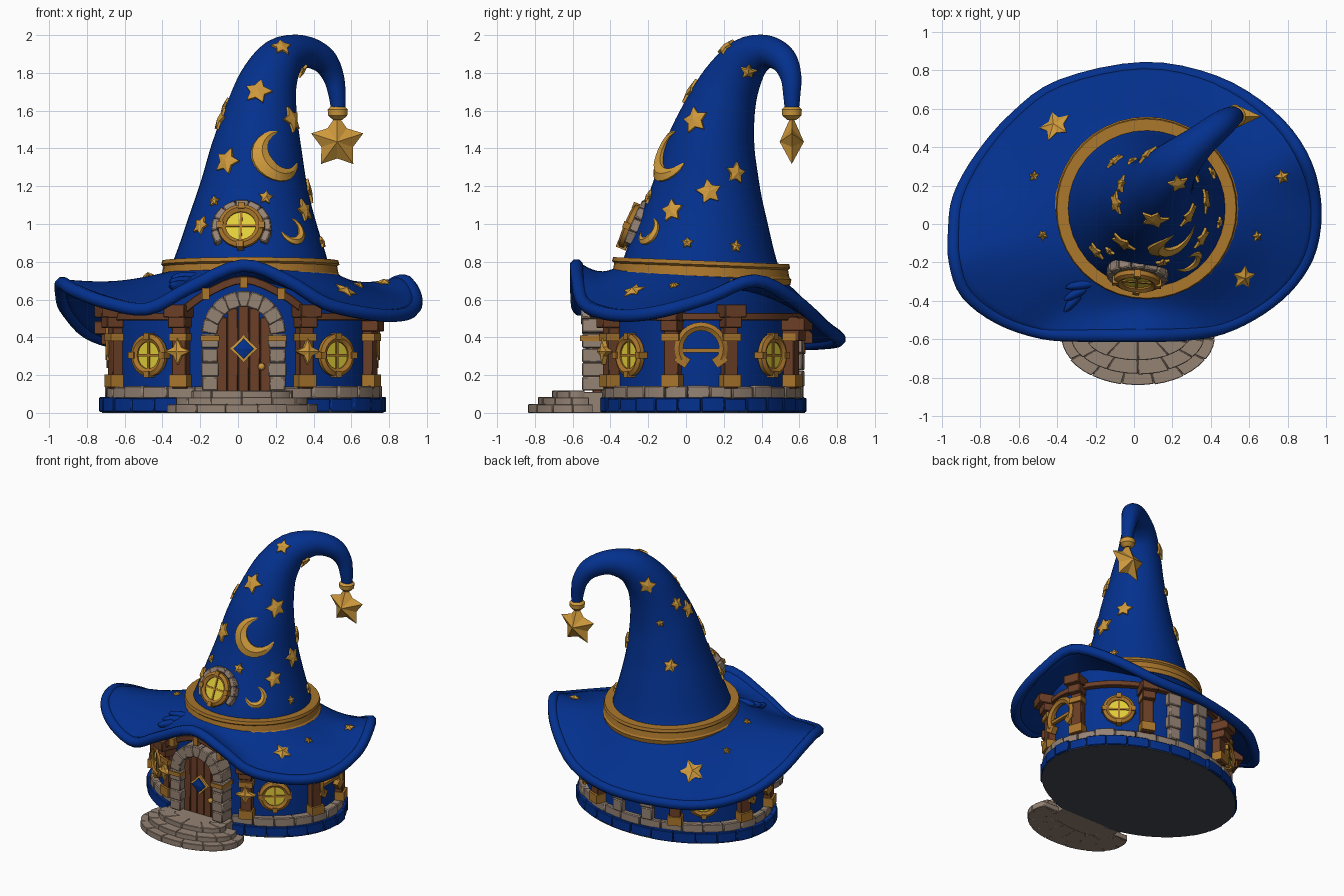
import bpy, bmesh, math, random
from mathutils import Vector, Matrix
from mathutils.bvhtree import BVHTree

if "Cube" in bpy.data.objects:
    bpy.data.objects.remove(bpy.data.objects["Cube"])
random.seed(4)
V, rad, pi = Vector, math.radians, math.pi
UP = V((0, 0, 1))

def mat(name, *c):
    m = bpy.data.materials.new(name)
    m.diffuse_color = (*c, 1)
    m.use_nodes = True
    m.node_tree.nodes["Principled BSDF"].inputs["Base Color"].default_value = m.diffuse_color
    return m

BLUE = mat("royal blue", 0.001, 0.03, 0.27)
GOLD = mat("gold", 0.62, 0.32, 0.045)
BRONZE = mat("dark gold", 0.4, 0.18, 0.025)
WOOD = mat("brown wood", 0.15, 0.05, 0.02)
STONE = mat("grey stone", 0.3, 0.225, 0.175)
GLASS = mat("yellow glass", 0.75, 0.62, 0.04)
DARK = mat("dark floor", 0.06, 0.065, 0.08)

def make(name, bm, material, smooth=None, bevel=0):
    bmesh.ops.recalc_face_normals(bm, faces=bm.faces)
    me = bpy.data.meshes.new(name)
    bm.to_mesh(me)
    bm.free()
    me.materials.append(material)
    ob = bpy.data.objects.new(name, me)
    bpy.context.collection.objects.link(ob)
    if bevel:
        b = ob.modifiers.new("bevel", 'BEVEL')
        b.width, b.segments = bevel, 1
    if smooth:
        bpy.ops.object.select_all(action='DESELECT')
        ob.select_set(True)
        bpy.context.view_layer.objects.active = ob
        bpy.ops.object.shade_smooth_by_angle(angle=rad(smooth))
    return ob

def spline(pts, per, closed):
    """Smooth interpolation through points of any dimension."""
    n, out = len(pts), []
    at = lambda i: V(pts[i % n] if closed else pts[max(0, min(n - 1, i))])
    for i in range(n if closed else n - 1):
        a, b, c, d = at(i - 1), at(i), at(i + 1), at(i + 2)
        for k in range(per):
            t = k / per
            out.append(0.5 * (2 * b + (c - a) * t + (2*a - 5*b + 4*c - d) * t**2 + (3*b - a - 3*c + d) * t**3))
    return out if closed else out + [at(n - 1)]

def skin(bm, rings, closed=False, caps=True):
    rows = [[bm.verts.new(p) for p in r] for r in rings]
    n = len(rows[0])
    for i in range(len(rows) if closed else len(rows) - 1):
        a, b = rows[i], rows[(i + 1) % len(rows)]
        for j in range(n):
            bm.faces.new((a[j], a[(j + 1) % n], b[(j + 1) % n], b[j]))
    if caps and not closed:
        bm.faces.new(rows[0])
        bm.faces.new(rows[-1])

def sweep(bm, pts, r, ref, n=8, closed=False):
    pts, N, rings = [V(p) for p in pts], len(pts), []
    for i, p in enumerate(pts):
        a = pts[i - 1] if closed or i else p
        b = pts[(i + 1) % N] if closed or i < N - 1 else p
        s = (b - a).cross(ref).normalized()
        u = s.cross(b - a).normalized()
        q = r[i] if isinstance(r, list) else r
        rings.append([p + q * (s * math.cos(t) + u * math.sin(t)) for t in [2*pi*(k + .5)/n for k in range(n)]])
    skin(bm, rings, closed)

def frame(p, n):
    """Local x = sideways, y = upward, z = outward."""
    z = V(n).normalized()
    x = UP.cross(z)
    x = x.normalized() if x.length > 0.01 else V((1, 0, 0))
    y = z.cross(x)
    return Matrix.Translation(p) @ Matrix((x, y, z)).transposed().to_4x4()

def box(bm, M, c, s, roll=0):
    bmesh.ops.create_cube(bm, size=1, matrix=M @ Matrix.Translation(c) @ Matrix.Rotation(roll, 4, 'Z') @ Matrix.Diagonal((*s, 1)))

def disc(bm, M, z, r, depth, n=24):
    bmesh.ops.create_cone(bm, cap_ends=True, segments=n, radius1=r, radius2=r, depth=depth, matrix=M @ Matrix.Translation((0, 0, z)))

def press(bm, pts, M, bvh):
    """Lay local points on a surface, keeping their height above it."""
    n, out = M.to_3x3() @ UP, []
    for p in pts:
        hit = bvh.ray_cast(M @ V((p[0], p[1], .15)), -n, .3)[0] if bvh else None
        out.append(bm.verts.new(hit + n * p[2] if hit else M @ V(p)))
    return out

def star(bm, M, R, r, h, n=5, bvh=None, back=False, roll=0):
    pol = [((R, r)[k % 2], pi/2 + roll + pi*k/n) for k in range(2*n)]
    ring = lambda z: [(q*math.cos(a), q*math.sin(a), z) for q, a in pol]
    top = press(bm, ring(0 if back else h*.6) + [(0, 0, h)], M, bvh)
    low = top[:-1] + press(bm, [(0, 0, -h)], M, None) if back else press(bm, ring(-.015), M, bvh)
    for k in range(2*n):
        j = (k + 1) % (2*n)
        bm.faces.new((top[k], top[j], top[-1]))
        bm.faces.new((low[j], low[k], low[-1]) if back else (top[j], top[k], low[k], low[j]))

def moon(bm, M, R, w, h, opening, bvh):
    rows = []
    for k in range(17):
        a, f = rad(opening + 48 + 264*k/16), math.sin(pi*(k + .3)/16.6)**.8
        rows.append([v.co.copy() for v in press(tmp, [(q*math.cos(a), q*math.sin(a), z) for q, z in
                    ((R, -.015), (R, h*f*.5), (R - w*f/2, h*f), (R - w*f, h*f*.5), (R - w*f, -.015))], M, bvh)])
    skin(bm, rows)
tmp = bmesh.new()

# hat cone sweeping over into a hooked tip: x, y, z, radius
path = spline([(.065, .08, .70, .44), (.07, .08, .8, .41), (.075, .095, 1, .345), (.085, .11, 1.2, .285),
               (.1, .13, 1.4, .24), (.125, .18, 1.6, .19), (.16, .24, 1.75, .155), (.23, .325, 1.87, .122),
               (.345, .43, 1.912, .087), (.45, .515, 1.87, .072), (.505, .555, 1.78, .056), (.525, .56, 1.68, .045), (.53, .56, 1.61, .038)], 4, False)
bm = bmesh.new()
sweep(bm, [p[:3] for p in path], [p[3] for p in path], V((1, -1, 0)), 36)
bmesh.ops.recalc_face_normals(bm, faces=bm.faces)
cone = BVHTree.FromBMesh(bm)
make("hat_cone", bm, BLUE, 40)

# wavy brim: edge points, lofted from the cone foot
edge = spline([(.92, -.12, .54), (.94, .12, .61), (.87, .36, .70), (.70, .57, .60), (.42, .74, .45), (.05, .81, .39),
               (-.38, .72, .37), (-.62, .55, .37), (-.80, .34, .43), (-.91, .14, .55), (-.935, -.04, .64), (-.93, -.2, .685),
               (-.87, -.36, .65), (-.70, -.49, .585), (-.48, -.565, .55), (-.26, -.58, .66), (.02, -.58, .78), (.26, -.575, .70),
               (.46, -.54, .58), (.66, -.44, .53), (.82, -.30, .515)], 4, True)
C = V((.065, .08, .72))
bm = bmesh.new()
rings = []
for k in range(11):
    s, ring = k/10, []
    for e in edge:
        d = V((e.x - C.x, e.y - C.y, 0)).normalized()
        p = (C + d*.42).lerp(e, s)
        p.z = C.z - .04*d.y*(1 - s) + (e.z - C.z)*s**1.4 - .035*math.sin(pi*s)
        ring.append(p)
    rings.append(ring)
skin(bm, rings, caps=False)
bmesh.ops.recalc_face_normals(bm, faces=bm.faces)
brim = BVHTree.FromBMesh(bm)
ob = make("hat_brim", bm, BLUE, 50)
sol = ob.modifiers.new("thick", 'SOLIDIFY')
sol.thickness, sol.offset = .045, 0
bm = bmesh.new()
sweep(bm, edge, .036, UP, 8, True)
make("brim_lip", bm, BLUE, 50)
brim_z = lambda x, y: (brim.ray_cast(V((x, y, 3)), -UP)[0] or V((0, 0, .6))).z
bm = bmesh.new()
for a in (-1, 0, 1):  # little gathered fold on the brim
    x, y = -.28 - .02*a, -.35 - .035*a
    bmesh.ops.create_uvsphere(bm, u_segments=10, v_segments=6, radius=1, matrix=Matrix.Translation((x, y, brim_z(x, y) + .015))
                              @ Matrix.Rotation(.5 + .35*a, 4, 'Z') @ Matrix.Diagonal((.1, .025, .03, 1)))
make("brim_fold", bm, BLUE, 60)

# hat band
bm = bmesh.new()
prof = [(.41, .69), (.472, .695), (.478, .725), (.468, .735), (.46, .775), (.472, .785), (.466, .806), (.40, .806)]
rings = []
for k in range(40):
    a = 2*pi*k/40
    rings.append([(C.x + r*math.cos(a), C.y + r*math.sin(a), z - .04*r*math.sin(a)) for r, z in prof])
skin(bm, rings, closed=True)
make("hat_band", bm, BRONZE, 30)

# stars and moons on the cone: azimuth, height, size
def on_cone(az, z):
    c = min(path[:36], key=lambda p: abs(p[2] - z))
    d = V((math.cos(rad(az)), math.sin(rad(az)), 0))
    p, n = cone.ray_cast(V((c[0], c[1], z)) + d*2, -d)[:2]
    return frame(p, n if n.dot(d) > 0 else -n)

bm = bmesh.new()
for az, z, s in [(-102, 1.70, .075), (-125, 1.33, .075), (-165, 1.55, .065), (-78, 1.14, .04), (-139, .99, .055), (-118, 1.935, .055),
                 (-35, 1.55, .075), (-32, 1.07, .065), (3, 1.17, .07), (34, 1.27, .06), (-12, .9, .032), (28, .88, .035), (20, 1.81, .045),
                 (130, 1.2, .055), (134, 1.78, .065), (172, 1.62, .05), (125, 1.5, .03), (-130, 1.12, .03)]:
    star(bm, on_cone(az, z), s, s*.54, .022, bvh=cone, roll=random.uniform(-.3, .3))
for x, y, s in [(-.40, .50, .09), (-.51, .24, .03), (-.47, -.06, .03), (.77, .25, .04), (.63, -.06, .03), (.56, -.27, .065)]:
    p, n = brim.ray_cast(V((x, y, 3)), -UP)[:2]
    star(bm, frame(p, n if n.z > 0 else -n), s, s*.54, .045, bvh=brim, roll=random.uniform(-.4, .4))
make("hat_stars", bm, GOLD)
bm = bmesh.new()
moon(bm, on_cone(-63, 1.36), .14, .095, .035, 35, cone)
moon(bm, on_cone(-53, .96), .075, .045, .025, 130, cone)
make("hat_moons", bm, GOLD, 35)

# hanging star
bm = bmesh.new()
star(bm, frame((.525, .56, 1.435), (0, -1, 0)), .145, .088, .064, back=True)
make("hanging_star", bm, GOLD)
bm = bmesh.new()
sweep(bm, [(.528, .56, z) for z in (1.55, 1.575, 1.605, 1.625)], [.025, .052, .055, .035], V((1, 0, 0)), 12)
make("hanging_star_cap", bm, GOLD, 40)

# house plan: ellipse point and outward direction
def plan(t, a, b):
    c, s = math.cos(rad(t)), math.sin(rad(t))
    return V((.025 + a*c, .08 + b*s, 0)), V((c/a, s/b, 0)).normalized()

# wall, topped by the brim
bm = bmesh.new()
cols = [plan(k*6, .68, .51)[0] for k in range(60)]
skin(bm, [[(p.x, p.y, .01) for p in cols], [(p.x, p.y, brim_z(p.x, p.y) - .01) for p in cols]])
make("wall", bm, BLUE, 30)
bm = bmesh.new()
skin(bm, [[plan(k*6, .745, .55)[0] + V((0, 0, z)) for k in range(60)] for z in (0, .02)])
make("floor", bm, DARK)

# stone courses and steps from curved blocks
def course(bm, c, n, a0, a1, outer, inner, z0, z1, jitter=.008):
    for k in range(n):
        g = (a1 - a0)/n
        lo, hi = rad(a0 + g*k + g*.012), rad(a0 + g*(k + 1) - g*.012)
        j = random.uniform(-jitter, jitter)
        arc = [lo + (hi - lo)*i/3 for i in range(4)]
        ring = [(c[0] + (outer[0] + j)*math.cos(t), c[1] + (outer[1] + j)*math.sin(t)) for t in arc]
        ring += [(c[0] + inner[0]*math.cos(t), c[1] + inner[1]*math.sin(t)) for t in reversed(arc)]
        skin(bm, [[(x, y, z) for x, y in ring] for z in (z0, z1 + j*.5)])

bm = bmesh.new()
course(bm, (.025, .08), 28, 0, 360, (.754, .558), (.64, .47), .004, .08)
make("blue_footing", bm, BLUE, 30, .005)
bm = bmesh.new()
course(bm, (.025, .08), 28, 5, 365, (.73, .54), (.64, .47), .075, .14)
make("stone_course", bm, STONE, 30, .006)
bm = bmesh.new()
for n, a, b, z1 in ((9, .40, .258, .045), (8, .35, .20, .082), (6, .27, .13, .118)):
    course(bm, (.02, -.58), n, 160, 380, (a, b), (a - .12, b - .1), 0, z1, .003)
    skin(bm, [[(.02 + a*.98*math.cos(rad(t)), -.58 + b*.97*math.sin(rad(t)), z) for t in range(160, 381, 10)] for z in (.001, z1 - .004)])
box(bm, Matrix(), (.02, -.5, .055), (.5, .12, .11))
make("front_steps", bm, STONE, 30, .003)

# posts with gold feet and collars, brackets under the brim
wood, gold, brz, glass, stone = (bmesh.new() for _ in range(5))
for t in (16, 62, 118, 164, 196, 242, 298, 344):
    p, n = plan(t, .69, .53)
    M = frame(p, n)
    q = p + n*.08
    top = min(.58, brim_z(q.x, q.y) - .03)
    box(wood, M, (0, .32, 0), (.08, .38, .08))
    box(wood, M, (0, top - .04, .035), (.12, .07, .15))
    box(wood, M, (0, top - .1, .02), (.095, .06, .11))
    box(brz, M, (0, .17, .005), (.1, .065, .1))
    box(brz, M, (0, .40, .005), (.098, .04, .1))
    if t in (242, 298):
        star(gold, frame(p + n*.045 + V((0, 0, .325)), n), .07, .032, .03, 4)
# beams between posts, arched over the door
for a, b in ((-62, 62), (62, 118), (118, 242)):
    pts = []
    for k in range(15):
        p, n = plan(a + (b - a)*k/14, .7, .53)
        pts.append(p + V((0, 0, min(.51, brim_z(p.x, p.y) - .06))))
    sweep(wood, pts, .028, UP, 4)
sweep(wood, spline([(-.32, -.44, .52), (-.17, -.5, .63), (.03, -.53, .705), (.23, -.5, .63), (.38, -.44, .52)], 4, False), .03, V((0, 1, 0)), 4)
for x, z in ((-.17, .63), (.03, .69), (.23, .63)):
    box(brz, frame((x, -.53, z), (0, -1, 0)), (0, 0, 0), (.04, .06, .06))

# round windows
def window(M, R):
    sweep(brz, [M @ V((R*math.cos(k*pi/12), R*math.sin(k*pi/12), .012)) for k in range(24)], .024, M.to_3x3() @ UP, 6, True)
    disc(glass, M, 0, R, .03)
    for s in ((R*2, .013, .02), (.013, R*2, .02)):
        box(brz, M, (0, 0, .012), s)
    for k in range(4):
        a = k*pi/2
        box(brz, M, (R*1.1*math.cos(a), R*1.1*math.sin(a), .012), (.035, .035, .055), a)

for t in (45, 135, 225, 315):
    p, n = plan(t, .69, .52)
    window(frame(p + V((0, 0, .305)), n), .092)
# dormer window with stone surround on the cone
M = on_cone(-99, .975)
M = M @ Matrix.Translation((0, 0, .022))
window(M, .1)
disc(stone, M, -.05, .11, .08)
for k in range(9):
    a = rad(-20 + 27.5*k)
    box(stone, M, (.138*math.cos(a), .138*math.sin(a), -.03), (.04, .068, .06), a)

# gold arch emblems on the two ends
for t in (0, 180):
    p, n = plan(t, .69, .52)
    M = frame(p + V((0, 0, .34)), n)
    sweep(brz, [M @ V((.118*math.cos(rad(a)), .118*math.sin(rad(a)), .01)) for a in range(-30, 211, 15)], .026, n, 6)
    box(brz, M, (0, -.01, .005), (.22, .022, .025))
    for s in (-1, 1):
        box(brz, M, (.1*s, -.06, .01), (.07, .055, .04), .6*s)
# stone pilasters on the back
for t in (80, 100):
    p, n = plan(t, .685, .52)
    for k in range(4):
        box(stone, frame(p, n), (0, .18 + .09*k, 0), (.085 + .02*(k % 2), .088, .06))

# doorway: stone jambs and arch, plank door
D = frame((.03, -.48, 0), (0, -1, 0))
for s in (-1, 1):
    for k in range(4):
        box(stone, D, (.178*s, .155 + .075*k, .01), (.085 + .012*(k % 2), .074, .12))
    box(brz, D, (.178*s, .395, .015), (.1, .03, .13))
for k in range(9):
    a = rad(10 + 20*k)
    box(stone, D, (.178*math.cos(a), .425 + .178*math.sin(a), .01), (.085, .072, .12 + .01*(k % 2)), a)
for k in range(5):
    x = -.116 + .058*k
    h = .42 + math.sqrt(max(0, .145**2 - x*x))
    box(wood, D, (x, (.1 + h)/2, -.01), (.056, h - .1, .05))
box(wood, D, (0, .3, -.025), (.28, .38, .04))
star(gold, D @ Matrix.Translation((0, .34, .018)), .075, .05, .02, 4)
bmesh.ops.create_uvsphere(gold, u_segments=10, v_segments=6, radius=.02, matrix=D @ Matrix.Translation((.095, .245, .03)))
bm = bmesh.new()
star(bm, D @ Matrix.Translation((0, .34, .03)), .055, .038, .022, 4)
make("door_gem", bm, BLUE)
make("timber_and_door", wood, WOOD, 30, .004)
make("gold_ornaments", gold, GOLD)
make("bronze_fittings", brz, BRONZE, 40)
make("window_glass", glass, GLASS)
make("stone_trim", stone, STONE, 30, .006)
tmp.free()
